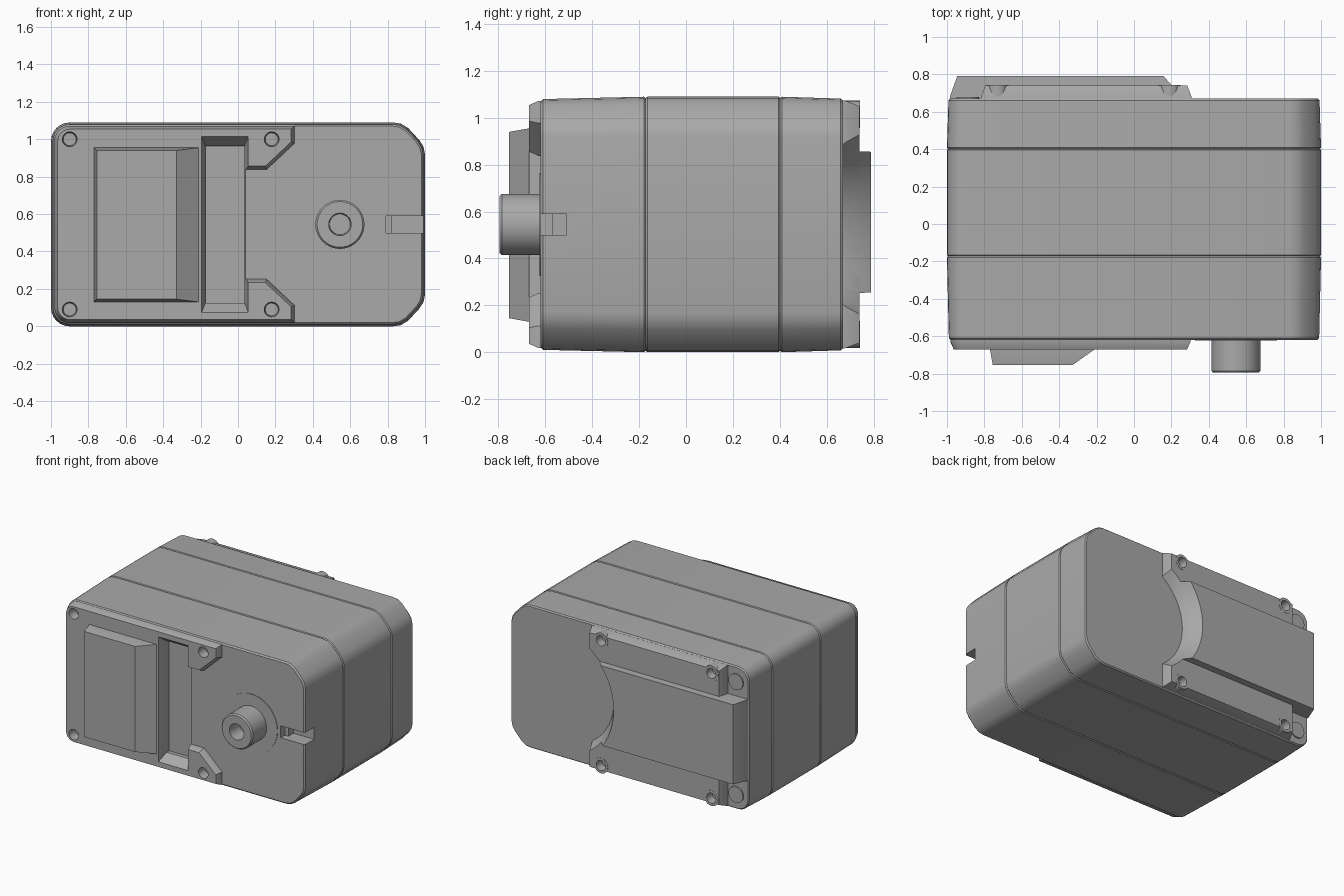
import bpy, bmesh
from math import sin, cos, pi
from mathutils import Vector

cube = bpy.data.objects.get("Cube")
if cube:
    bpy.data.objects.remove(cube)

grey = bpy.data.materials.new("housing_grey")
grey.use_nodes = True
COLOUR = (0.4, 0.4, 0.4, 1)
grey.diffuse_color = COLOUR
grey.node_tree.nodes["Principled BSDF"].inputs["Base Color"].default_value = COLOUR

MID = 0.545   # height of the mirror plane


def circle(x, z, r, n=40):
    return [(x + r * cos(2 * pi * i / n), z + r * sin(2 * pi * i / n)) for i in range(n)]


def rect(x0, z0, x1, z1):
    return [(x0, z0), (x1, z0), (x1, z1), (x0, z1)]


def arc(cx, cz, r, start, n=6):
    return [(cx + r * cos(start + pi / 2 * i / n), cz + r * sin(start + pi / 2 * i / n))
            for i in range(n + 1)]


def mirrored(lower):
    """Complete an outline from its lower half, listed left to right."""
    return lower + [(x, 2 * MID - z) for x, z in reversed(lower)]


def inset(pts, d):
    """Shrink a counter-clockwise outline by d with mitred corners."""
    out = []
    for i, p in enumerate(pts):
        p = Vector(p)
        a = (p - Vector(pts[i - 1])).normalized()
        b = (Vector(pts[(i + 1) % len(pts)]) - p).normalized()
        na, nb = Vector((-a.y, a.x)), Vector((-b.y, b.x))
        out.append(tuple(p + (na + nb) * (d / (1 + na.dot(nb)))))
    return out


def loft(name, rings):
    """Join outlines (y, points) along y into a closed solid."""
    bm = bmesh.new()
    loops = [[bm.verts.new((x, y, z)) for x, z in pts] for y, pts in rings]
    n = len(loops[0])
    for a, b in zip(loops, loops[1:]):
        for i in range(n):
            bm.faces.new((a[i], a[(i + 1) % n], b[(i + 1) % n], b[i]))
    bm.faces.new(loops[0])
    bm.faces.new(loops[-1])
    bmesh.ops.recalc_face_normals(bm, faces=bm.faces)
    mesh = bpy.data.meshes.new(name)
    bm.to_mesh(mesh)
    bm.free()
    mesh.materials.append(grey)
    obj = bpy.data.objects.new(name, mesh)
    bpy.context.collection.objects.link(obj)
    return obj


def cut(obj, cutters):
    bpy.context.view_layer.objects.active = obj
    for c in cutters:
        mod = obj.modifiers.new("cut", 'BOOLEAN')
        mod.operation = 'DIFFERENCE'
        mod.solver = 'EXACT'
        mod.object = c
        bpy.ops.object.modifier_apply(modifier=mod.name)


# Housing outline: small rounded corners on one end, wide chamfers on the other
half = arc(-0.9, 0.1, 0.1, pi) + [(0.83, 0), (0.87, 0.006), (0.91, 0.03),
                                  (0.97, 0.095), (0.992, 0.13), (1, 0.17)]
outline = mirrored(half)

# Three stacked housing sections with fine seams between them
front_case = loft("front_case", [(-0.62, inset(outline, 0.02)), (-0.61, inset(outline, 0.01)),
                                 (-0.18, outline), (-0.172, inset(outline, 0.006))])
loft("middle_case", [(-0.172, inset(outline, 0.006)), (-0.165, outline),
                     (0.395, outline), (0.402, inset(outline, 0.006))])
loft("back_case", [(0.402, inset(outline, 0.006)), (0.409, outline),
                   (0.66, inset(outline, 0.008)), (0.67, inset(outline, 0.016))])

# Raised front cover with two arms
cover_half = arc(-0.9, 0.1, 0.1, pi) + [(0.32, 0), (0.32, 0.12), (0.16, 0.27), (0.045, 0.27)]
cover = mirrored(cover_half)
front_cover = loft("front_cover", [(-0.58, inset(cover, 0.018)), (-0.63, inset(cover, 0.018)),
                                   (-0.67, inset(cover, 0.036))])

# Front pocket, keyway notch and screw holes
pocket = loft("pocket_cutter", [(-0.69, rect(-0.2, 0.06, 0.06, 1.03)),
                                (-0.6, rect(-0.175, 0.125, 0.035, 0.965)),
                                (-0.57, rect(-0.175, 0.125, 0.035, 0.965))])
notch = loft("notch_cutter", [(-0.7, rect(0.82, 0.5, 1.1, 0.59)), (-0.51, rect(0.82, 0.5, 1.1, 0.59))])
notch_step = loft("notch_step_cutter", [(-0.7, rect(0.79, 0.5, 0.9, 0.59)),
                                        (-0.57, rect(0.79, 0.5, 0.9, 0.59))])
front_holes = [loft("hole_cutter", [(-0.7, circle(x, z, 0.042, 24)), (-0.6, circle(x, z, 0.034, 24))])
               for x in (-0.9, 0.18) for z in (0.09, 1.0)]
cut(front_case, [pocket, notch, notch_step] + front_holes)
cut(front_cover, [pocket] + front_holes)

# Front panel with a long slope towards the pocket
loft("front_panel", [(-0.62, rect(-0.77, 0.13, -0.21, 0.955)), (-0.67, rect(-0.77, 0.13, -0.21, 0.955)),
                     (-0.755, rect(-0.755, 0.145, -0.33, 0.94))])

# Output shaft with a bore, standing on a flat collar
loft("shaft_collar", [(-0.6, circle(0.545, MID, 0.22, 56)), (-0.624, circle(0.545, MID, 0.22, 56))])
loft("output_shaft", [(y, circle(0.545, MID, r)) for y, r in
                      ((-0.6, 0.131), (-0.785, 0.131), (-0.795, 0.122), (-0.795, 0.06), (-0.68, 0.055))])

# Back plate and panel, both trimmed by a flared round recess
plate = rect(-0.83, 0.005, 0.32, 1.085)
back_plate = loft("back_plate", [(0.62, inset(plate, 0.01)), (0.68, inset(plate, 0.012)),
                                 (0.74, inset(plate, 0.035))])
back_panel = loft("back_panel", [(0.62, rect(-0.985, 0.25, 0.32, 0.86)), (0.68, rect(-0.985, 0.25, 0.32, 0.86)),
                                 (0.79, rect(-0.945, 0.255, 0.3, 0.855))])
recess = loft("recess_cutter", [(0.6, circle(0.55, MID, 0.4, 72)), (0.672, circle(0.55, MID, 0.42, 72)),
                                (0.82, circle(0.55, MID, 0.52, 72))])
back_holes = []
bosses = []
for x in (-0.73, 0.19):
    for z in (0.075, 1.015):
        bosses.append(loft("screw_boss", [(0.62, circle(x, z, 0.058, 24)), (0.742, circle(x, z, 0.058, 24))]))
        back_holes.append(loft("hole_cutter", [(0.68, circle(x, z, 0.034, 24)), (0.8, circle(x, z, 0.042, 24))]))
cut(back_plate, [recess] + back_holes)
cut(back_panel, [recess])
for boss, hole in zip(bosses, back_holes):
    cut(boss, [hole])

# Round pads in the open back corners
for z in (0.12, 0.97):
    loft("corner_pad", [(0.64, circle(-0.89, z, 0.06, 24)), (0.68, circle(-0.89, z, 0.06, 24))])

# Remove cutters, then shade curved surfaces smoothly
for obj in [pocket, notch, notch_step, recess] + front_holes + back_holes:
    bpy.data.objects.remove(obj)
bpy.ops.object.select_all(action='DESELECT')
for obj in bpy.context.collection.objects:
    if obj.type == 'MESH':
        obj.select_set(True)
        bpy.context.view_layer.objects.active = obj
bpy.ops.object.shade_smooth_by_angle(angle=pi / 6)
